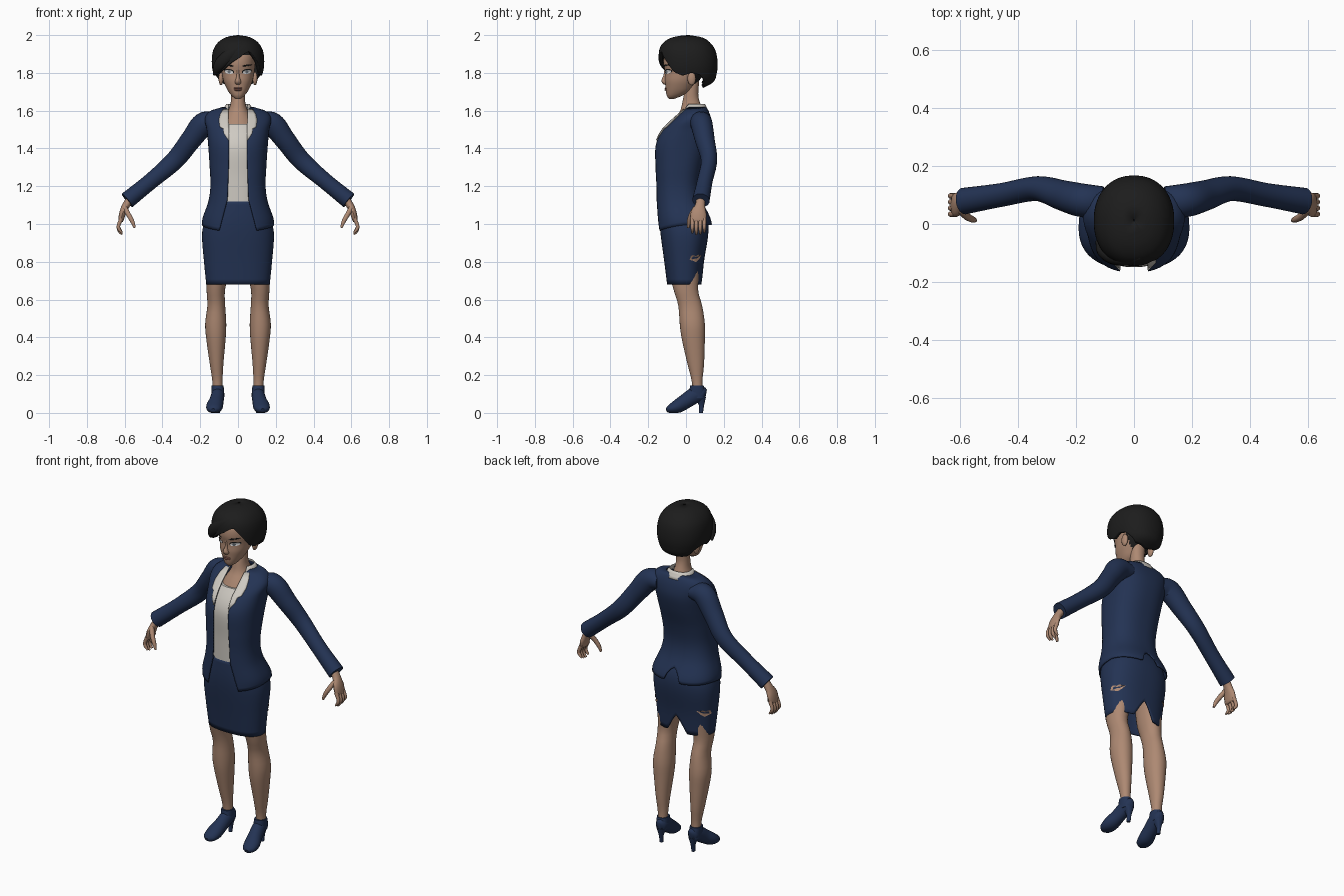
import bpy, bmesh
from math import sin, cos, asin, pi, radians, degrees
from mathutils import Vector

if "Cube" in bpy.data.objects:
    bpy.data.objects.remove(bpy.data.objects["Cube"], do_unlink=True)


def material(name, *rgb):
    m = bpy.data.materials.new(name)
    m.use_nodes = True
    m.diffuse_color = (*rgb, 1)
    m.node_tree.nodes["Principled BSDF"].inputs["Base Color"].default_value = (*rgb, 1)
    return m


NAVY = material("navy cloth", .017, .033, .088)
SKIN = material("skin", .42, .25, .17)
BLACK = material("black hair", .012, .012, .012)
CREAM = material("cream cloth", .62, .59, .54)
WHITE = material("eye white", .75, .75, .75)
IRIS = material("grey iris", .16, .18, .2)
LIPS = material("lips", .3, .13, .1)


def finish(name, bm, mat, thick=0):
    bmesh.ops.recalc_face_normals(bm, faces=bm.faces)
    me = bpy.data.meshes.new(name)
    bm.to_mesh(me)
    bm.free()
    me.materials.append(mat)
    ob = bpy.data.objects.new(name, me)
    bpy.context.collection.objects.link(ob)
    bpy.ops.object.select_all(action='DESELECT')
    ob.select_set(True)
    bpy.context.view_layer.objects.active = ob
    bpy.ops.object.shade_smooth_by_angle(angle=radians(45))
    if thick:
        mod = ob.modifiers.new("thickness", 'SOLIDIFY')
        mod.thickness = thick
    return ob


def sample(keys, z):
    """Smooth interpolation of rows whose first entry is the key."""
    z = min(max(z, keys[0][0]), keys[-1][0])
    i = 0
    while i < len(keys) - 2 and z > keys[i + 1][0]:
        i += 1
    a, b = keys[i], keys[i + 1]
    p, q = keys[max(i - 1, 0)], keys[min(i + 2, len(keys) - 1)]
    h = b[0] - a[0]
    t = (z - a[0]) / h
    out = []
    for k in range(1, len(a)):
        ma = (b[k] - p[k]) / (b[0] - p[0]) * h
        mb = (q[k] - a[k]) / (q[0] - a[0]) * h
        out.append((2*t**3 - 3*t*t + 1)*a[k] + (t**3 - 2*t*t + t)*ma
                   + (3*t*t - 2*t**3)*b[k] + (t**3 - t*t)*mb)
    return out


def linear(table, v):
    for (a, p), (b, q) in zip(table, table[1:]):
        if v <= b:
            return p + (q - p) * max(0, v - a) / (b - a)
    return table[-1][1]


def point(secs, z, ang, n=2.4, d=0):
    """Point on a body section; the angle runs from the front towards +x."""
    rx, yf, yb, *cx = sample(secs, z)
    s, c = sin(ang), cos(ang)
    x = (1 if s > 0 else -1) * (rx + d) * abs(s) ** (2 / n)
    y = (1 if c > 0 else -1) * ((yb - yf) / 2 + d) * abs(c) ** (2 / n)
    return Vector((x + (cx[0] if cx else 0), (yf + yb) / 2 - y, z))


def front_angle(secs, z, x, n=2.4):
    r = max(-1, min(1, x / sample(secs, z)[0]))
    return (1 if r > 0 else -1) * asin(abs(r) ** (n / 2))


def skin_rings(bm, rings, closed, caps):
    vs = [[bm.verts.new(p) for p in r] for r in rings]
    m = len(vs[0])
    for a, b in zip(vs, vs[1:]):
        for j in range(m if closed else m - 1):
            k = (j + 1) % m
            bm.faces.new((a[j], a[k], b[k], b[j]))
    if caps:
        bm.faces.new(vs[0])
        bm.faces.new(vs[-1])


def loft(name, secs, mat, rings=16, seg=40, n=2.4, edge=None, low=None, thick=0, side=1):
    """Stack of rounded sections, optionally open at the front or with a shaped hem."""
    z0, z1 = secs[0][0], secs[-1][0]
    grid = []
    for i in range(rings + 1):
        row = []
        for j in range(seg + (1 if edge else 0)):
            u = 2 * pi * j / seg
            base = low(degrees(u)) if low else z0
            z = base + (z1 - base) * i / rings
            if edge:
                a0 = front_angle(secs, z, linear(edge, z), n)
                u = a0 + (2 * pi - 2 * a0) * j / seg
            p = point(secs, z, u, n)
            p.x *= side
            row.append(p)
        grid.append(row)
    bm = bmesh.new()
    skin_rings(bm, grid, not edge, not (edge or low))
    return finish(name, bm, mat, thick)


def tube(name, pts, mat, ref=(0, 1, 0), side=1, steps=16, seg=16, floor=False):
    """Swept limb: rows are x, y, z, radius along ref, other radius."""
    keys = [(i, *p) for i, p in enumerate(pts)]
    rows = [sample(keys, (len(pts) - 1) * i / steps) for i in range(steps + 1)]
    grid = []
    for i, r in enumerate(rows):
        t = Vector(rows[min(i + 1, steps)][:3]) - Vector(rows[max(i - 1, 0)][:3])
        t.normalize()
        v = Vector(ref)
        v = (v - t * v.dot(t)).normalized()
        w = t.cross(v)
        ring = []
        for j in range(seg):
            a = 2 * pi * j / seg
            p = Vector(r[:3]) + v * cos(a) * r[3] + w * sin(a) * r[4]
            ring.append(Vector((p.x * side, p.y, max(p.z, 0) if floor else p.z)))
        grid.append(ring)
    bm = bmesh.new()
    skin_rings(bm, grid, True, True)
    return finish(name, bm, mat)


def ball(name, loc, size, mat):
    bm = bmesh.new()
    bmesh.ops.create_uvsphere(bm, u_segments=16, v_segments=10, radius=1)
    for v in bm.verts:
        v.co = Vector([c * s + l for c, s, l in zip(v.co, size, loc)])
    finish(name, bm, mat)


def patch(name, outline, mat):
    bm = bmesh.new()
    vs = [bm.verts.new(p) for p in outline]
    mid = bm.verts.new(sum(outline, Vector()) / len(outline))
    for a, b in zip(vs, vs[1:] + vs[:1]):
        bm.faces.new((a, b, mid))
    finish(name, bm, mat)


# Skirt with a slit at the back, and torn openings
skirt = [(.68, .168, -.1, .085), (.8, .18, -.115, .095), (.95, .19, -.135, .118),
         (1.03, .172, -.14, .112), (1.13, .125, -.137, .065)]
loft("skirt", skirt, NAVY, seg=96, thick=.006,
     low=lambda a: linear([(0, .78), (14, .7), (19, .68), (180, .68)], abs(a - 180)))
# Jacket, shirt and lapels
jacket = [(.965, .188, -.155, .142), (1.02, .19, -.157, .135), (1.12, .157, -.16, .088),
          (1.2, .146, -.161, .075), (1.3, .15, -.165, .09), (1.42, .158, -.163, .125),
          (1.5, .166, -.125, .14), (1.56, .175, -.065, .133), (1.6, .145, -.018, .118),
          (1.62, .08, .0, .105)]
loft("jacket", jacket, NAVY, rings=36, seg=80, thick=.006,
     edge=[(.965, .1), (1.13, .056), (1.3, .05), (1.43, .048), (1.62, .055)],
     low=lambda a: linear([(0, 1.07), (7, 1.05), (14, .995), (90, 1.0), (180, .965)], abs(a - 180)))
loft("shirt", [(1.12, .115, -.139, .05), (1.25, .125, -.142, .05), (1.4, .13, -.148, .08),
               (1.47, .125, -.125, .09), (1.53, .1, -.083, .09)], CREAM)
loft("collar", [(1.595, .09, -.025, .122), (1.635, .062, -.005, .1)], CREAM, rings=3,
     thick=.004, edge=[(1.59, .055), (1.64, .05)])
lapel = [(1.445, .047, .052), (1.48, .047, .075), (1.505, .047, .078), (1.515, .048, .096),
         (1.55, .05, .102), (1.58, .05, .095), (1.61, .05, .078)]
for side, label in ((1, "left"), (-1, "right")):
    bm = bmesh.new()
    grid = []
    for z, xa, xb in lapel:
        row = []
        for k in range(5):
            x = xa + (xb - xa) * k / 4
            p = point(jacket, z, front_angle(jacket, z, x), d=.007)
            row.append(Vector((x * side, p.y, z)))
        grid.append(row)
    skin_rings(bm, grid, False, False)
    finish(label + "_lapel", bm, CREAM, .004)

# Neck and head
loft("neck", [(1.48, .1, -.1, .08), (1.56, .075, -.055, .09), (1.6, .052, -.03, .09),
              (1.64, .039, -.02, .075), (1.68, .037, -.012, .065), (1.76, .04, 0, .07)], SKIN, n=2.1)
head = [(1.663, .014, -.09, -.06), (1.675, .03, -.1, -.03), (1.7, .05, -.106, .02),
        (1.73, .066, -.109, .045), (1.76, .078, -.112, .07), (1.8, .086, -.11, .1),
        (1.85, .091, -.119, .12), (1.9, .088, -.11, .12), (1.95, .06, -.07, .09)]
skull = loft("head", head, SKIN, rings=26, n=2.2)
skull.data.materials.append(BLACK)
for f in skull.data.polygons:
    if f.center.z > 1.9 or (f.center.y > .035 and f.center.z > 1.73):
        f.material_index = 1
loft("nose", [(1.738, .01, -.116, -.09), (1.75, .018, -.128, -.09), (1.762, .014, -.13, -.09),
              (1.785, .008, -.12, -.09), (1.82, .007, -.114, -.09)], SKIN, rings=10, seg=16, n=2)
ball("upper_lip", (0, -.104, 1.719), (.025, .0095, .005), LIPS)
ball("lower_lip", (0, -.103, 1.71), (.021, .0105, .006), LIPS)


def face_oval(name, x, z, w, h, mat, d, tilt=0):
    ring = []
    for k in range(16):
        a = 2 * pi * k / 16
        px, pz = x + w * cos(a), z + h * sin(a) + tilt * w * cos(a)
        ring.append(point(head, pz, front_angle(head, pz, px, 2.2), 2.2, d))
    patch(name, ring, mat)


for s, label in ((1, "left"), (-1, "right")):
    # Eyes, brows and ears
    face_oval(label + "_lash", s * .046, 1.808, .026, .013, BLACK, .002, s * .12)
    face_oval(label + "_eye", s * .046, 1.805, .022, .0105, WHITE, .004, s * .12)
    face_oval(label + "_iris", s * .044, 1.806, .008, .009, IRIS, .006)
    face_oval(label + "_brow", s * .047, 1.84, .026, .004, BLACK, .004, s * .15)
    ball(label + "_ear", (s * .09, .03, 1.77), (.013, .022, .036), SKIN)
    # Torn opening on the side of the skirt
    tear = [(102, .81), (112, .805), (122, .798), (132, .812), (142, .835),
            (134, .832), (127, .838), (119, .83), (110, .836), (104, .828)]
    patch(label + "_skirt_tear", [point(skirt, z, s * radians(a), d=.003) for a, z in tear], SKIN)
    # Sleeve and hand
    tube(label + "_sleeve", [(.11, .075, 1.54, .055, .045), (.18, .082, 1.53, .058, .062),
         (.25, .1, 1.445, .052, .055), (.335, .122, 1.337, .043, .05),
         (.46, .1, 1.228, .041, .043), (.587, .079, 1.125, .046, .045)], NAVY, side=s, steps=30, seg=24)
    tube(label + "_palm", [(.56, .08, 1.145, .026, .023), (.592, .075, 1.1, .026, .02),
         (.61, .067, 1.06, .041, .018), (.62, .065, 1.02, .04, .014),
         (.622, .065, 1.01, .03, .008)], SKIN, side=s)
    for k in range(4):
        y = .034 + .021 * k
        drop = .008 * abs(k - 1.3)
        tube(f"{label}_finger_{k + 1}", [(.617, y, 1.03, .0105, .011), (.633, y, .99, .01, .01),
             (.628, y, .96 + drop, .009, .009), (.614, y, .942 + drop, .005, .005)],
             SKIN, side=s, steps=9, seg=10)
    tube(label + "_thumb", [(.6, .05, 1.085, .014, .014), (.577, .026, 1.045, .013, .013),
         (.558, .016, 1.01, .011, .011), (.547, .012, .98, .006, .006)],
         SKIN, side=s, steps=9, seg=10)
    # Leg
    loft(label + "_leg", [(.1, .026, .035, .09, .108), (.17, .027, .03, .087, .109),
         (.25, .035, .01, .095, .113), (.4, .052, -.024, .1, .117), (.47, .056, -.033, .1, .118),
         (.57, .047, -.041, .085, .115), (.64, .048, -.062, .065, .118), (.72, .056, -.082, .068, .112),
         (.9, .065, -.09, .08, .1)], SKIN, rings=26, seg=28, n=2.1, side=s)
    # Shoe with an ankle collar and a narrow heel
    tube(label + "_shoe", [(.103, .106, .1, .012, .022), (.104, .088, .102, .03, .038),
         (.107, .045, .092, .035, .043), (.114, 0, .063, .038, .04), (.124, -.045, .035, .044, .036),
         (.129, -.085, .02, .036, .023), (.131, -.103, .013, .014, .01)],
         NAVY, ref=(1, 0, 0), side=s, steps=24, seg=20, floor=True)
    loft(label + "_shoe_collar", [(.08, .033, .01, .102, .106), (.12, .033, .018, .099, .107),
         (.145, .031, .022, .093, .108)], NAVY, rings=6, seg=24, side=s)
    loft(label + "_heel", [(0, .009, .068, .09, .104), (.04, .012, .068, .096, .104),
         (.085, .027, .045, .106, .104)], NAVY, rings=8, seg=16, side=s)

# Hair cap with a swept fringe
hair = [(1.715, .06, -.08, .08), (1.75, .108, -.12, .143), (1.8, .131, -.139, .163),
        (1.86, .139, -.145, .167), (1.92, .131, -.141, .155), (1.96, .107, -.12, .128),
        (1.985, .072, -.08, .093), (1.996, .035, -.035, .05), (2.0, .003, .01, .016)]
hairline = [(0, 1.875), (12, 1.9), (25, 1.915), (45, 1.86), (62, 1.805), (80, 1.785), (95, 1.8),
            (112, 1.79), (135, 1.735), (180, 1.72), (225, 1.735), (248, 1.79), (265, 1.8),
            (280, 1.785), (300, 1.79), (325, 1.815), (345, 1.85), (360, 1.875)]
loft("hair", hair, BLACK, rings=36, seg=72, n=2.2, low=lambda a: linear(hairline, a), thick=.02)
tube("fringe", [(.06, -.085, 1.95, .02, .015), (.01, -.112, 1.925, .035, .025),
     (-.06, -.118, 1.88, .035, .025), (-.105, -.095, 1.835, .03, .022),
     (-.127, -.06, 1.79, .006, .006)], BLACK, ref=(0, 0, 1))
